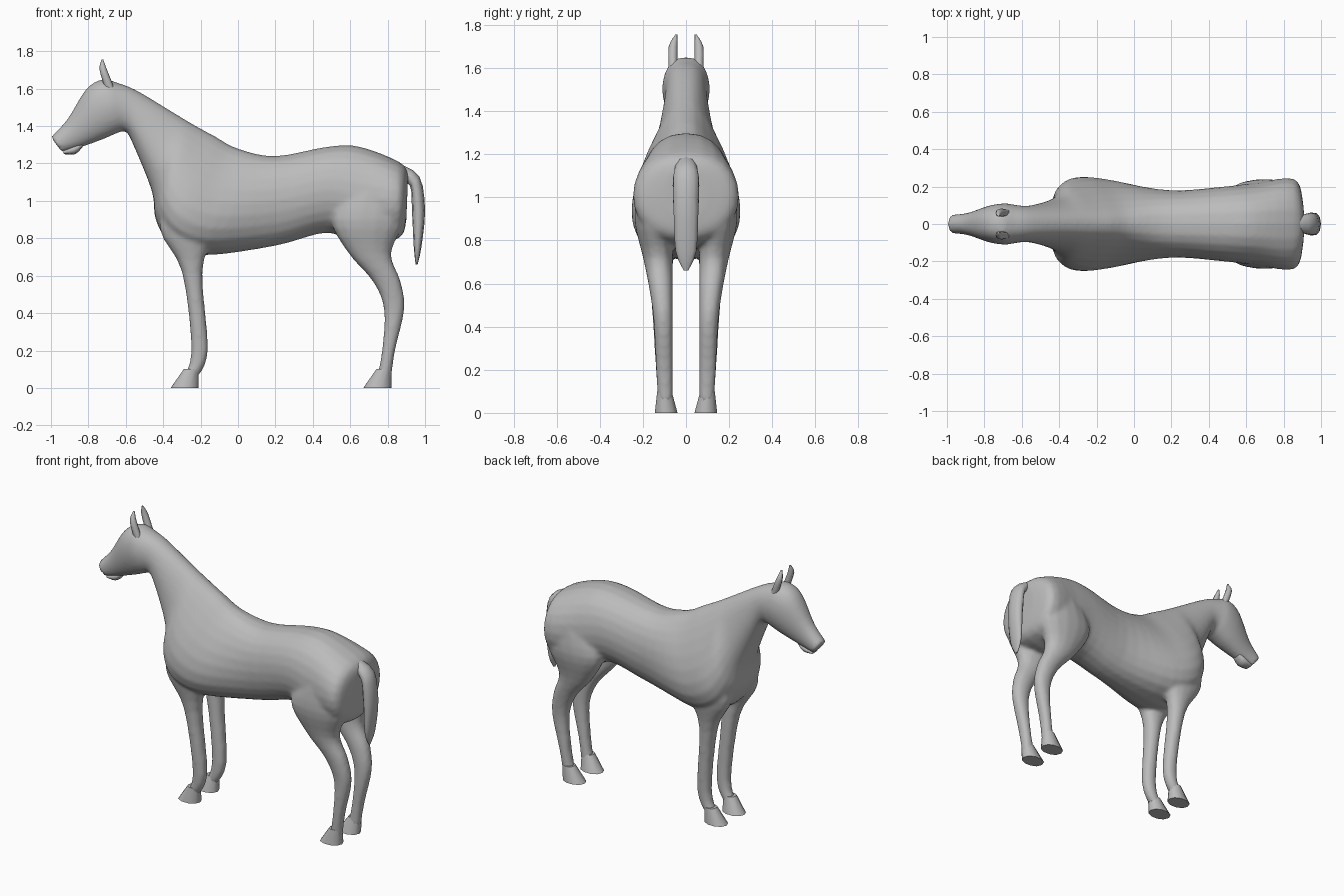
import bpy
import bmesh
import math

default_cube = bpy.data.objects.get("Cube")
if default_cube:
    bpy.data.objects.remove(default_cube, do_unlink=True)

# One plain coat colour
COAT = (.5, .5, .5, 1)
coat = bpy.data.materials.new("grey coat")
coat.use_nodes = True
coat.diffuse_color = COAT
for node in coat.node_tree.nodes:
    if node.type == "BSDF_PRINCIPLED":
        node.inputs["Base Color"].default_value = COAT
        node.inputs["Roughness"].default_value = .8


def spline(before, start, end, after, t):
    """Smooth curve from start to end, steered by the neighbouring values."""
    leaving = (end - before) / 2
    arriving = (after - start) / 2
    ease = t * t * (3 - 2 * t)
    return (start + (end - start) * ease
            + leaving * t * (1 - t) * (1 - t)
            - arriving * t * t * (1 - t))


def refine(rows, steps):
    """Insert smoothly interpolated rows between the given ones."""
    padded = [rows[0], *rows, rows[-1]]
    result = []
    for neighbours in zip(padded, padded[1:], padded[2:], padded[3:]):
        for step in range(steps):
            result.append([spline(*values, step / steps) for values in zip(*neighbours)])
    result.append(rows[-1])
    return result


def loft(bm, rows, sides, steps, y_centre=0):
    """Skin closed rings; a row is upper x, upper z, lower x, lower z, half width, y offset."""
    rings = []
    for upper_x, upper_z, lower_x, lower_z, half_width, offset in refine(rows, steps):
        # Rings that lean forward, as in the chest and neck, narrow towards the top
        taper = max(0, upper_x - lower_x) * 2 if upper_z > lower_z else 0
        ring = []
        for k in range(sides):
            angle = math.tau * k / sides
            along, across = math.cos(angle), math.sin(angle)
            bulge = math.copysign(abs(across) ** .85, across) * (1 - taper * along)
            ring.append(bm.verts.new((
                (upper_x + lower_x) / 2 + (upper_x - lower_x) / 2 * along,
                y_centre + offset + half_width * bulge,
                (upper_z + lower_z) / 2 + (upper_z - lower_z) / 2 * along)))
        rings.append(ring)
    for ring, following in zip(rings, rings[1:]):
        for k in range(sides):
            j = (k + 1) % sides
            bm.faces.new((ring[k], ring[j], following[j], following[k]))
    bm.faces.new(rings[0])
    bm.faces.new(rings[-1])


def centred_loft(bm, rows, sides, steps):
    """Loft a part that lies on the middle plane."""
    loft(bm, [(*row, 0) for row in rows], sides, steps)


def mirrored_loft(bm, rows, sides, steps):
    """Loft a left and right part; a row is z, front x, back x, outer y, inner y."""
    for side in (1, -1):
        loft(bm, [(front, z, back, z, (outer - inner) / 2, side * (outer + inner) / 2)
                  for z, front, back, outer, inner in rows], sides, steps)


def with_inner(rows, inner):
    """Give every row of a limb the same inner y."""
    return [(*row, inner) for row in rows]


def finish(bm, name, crease):
    """Turn the mesh into a smooth-shaded object in the coat colour."""
    bmesh.ops.recalc_face_normals(bm, faces=bm.faces[:])
    mesh = bpy.data.meshes.new(name)
    bm.to_mesh(mesh)
    bm.free()
    mesh.materials.append(coat)
    obj = bpy.data.objects.new(name, mesh)
    bpy.context.collection.objects.link(obj)
    bpy.ops.object.select_all(action="DESELECT")
    obj.select_set(True)
    bpy.context.view_layer.objects.active = obj
    bpy.ops.object.shade_smooth_by_angle(angle=math.radians(crease))
    return obj


# Trunk from rump to chest
trunk = [
    (.91, 1.15, .9, .9, .1),
    (.86, 1.21, .86, .8, .24),
    (.65, 1.29, .65, .76, .22),
    (.48, 1.29, .48, .83, .2),
    (.2, 1.24, .2, .76, .18),
    (0, 1.28, -.18, .71, .22),
    (-.13, 1.35, -.36, .77, .23),
]
# Neck from withers to throat
neck = [
    (-.24, 1.41, -.44, .9, .2),
    (-.34, 1.47, -.46, 1.05, .14),
    (-.54, 1.59, -.56, 1.3, .1),
]
# Head from poll to nose
head = [
    (-.64, 1.63, -.6, 1.37, .1),
    (-.72, 1.65, -.65, 1.36, .11),
    (-.81, 1.6, -.72, 1.33, .1),
    (-.91, 1.44, -.86, 1.28, .06),
    (-1, 1.34, -.94, 1.26, .05),
]
foreleg = [
    (1.1, -.38, -.16, .2),
    (.85, -.42, -.13, .21),
    (.62, -.3, -.19, .17),
    (.2, -.25, -.16, .14),
    (.05, -.3, -.22, .13),
]
hind_leg = [
    (1.1, .6, .88, .22),
    (.9, .5, .89, .24),
    (.72, .59, .82, .2),
    (.57, .72, .87, .17),
    (.42, .78, .89, .15),
    (.2, .77, .84, .14),
    (.05, .74, .82, .13),
]

# Trunk, neck, head and legs fuse into one smooth skin
bm = bmesh.new()
centred_loft(bm, trunk + neck + head, sides=24, steps=4)
for leg in (foreleg, hind_leg):
    mirrored_loft(bm, with_inner(leg, inner=.06), sides=14, steps=4)
body = finish(bm, "body", crease=180)
fuse = body.modifiers.new("fuse", "REMESH")
fuse.mode = "VOXEL"
fuse.voxel_size = .012
fuse.use_smooth_shade = True
relax = body.modifiers.new("relax", "SMOOTH")
relax.factor = .5
relax.iterations = 6

# Flared, flat-soled hooves, placed by the x of the heel
for name, heel in (("front_hooves", -.21), ("hind_hooves", .82)):
    bm = bmesh.new()
    mirrored_loft(bm, [
        (.1, heel - .08, heel, .135, .065),
        (0, heel - .15, heel, .147, .037),
    ], sides=10, steps=1)
    finish(bm, name, crease=50)

# Pointed ears
bm = bmesh.new()
mirrored_loft(bm, with_inner([
    (1.6, -.71, -.66, .08),
    (1.7, -.74, -.7, .08),
    (1.755, -.73, -.72, .05),
], inner=.04), sides=8, steps=3)
finish(bm, "ears", crease=60)

# Hanging tail
bm = bmesh.new()
centred_loft(bm, [
    (.86, 1.2, .86, 1.12, .04),
    (.97, 1.13, .92, 1.08, .06),
    (1, .95, .93, .95, .06),
    (.98, .75, .94, .75, .05),
    (.96, .66, .95, .66, .01),
], sides=10, steps=3)
finish(bm, "tail", crease=60)

# Lower lip below the mouth
bm = bmesh.new()
centred_loft(bm, [
    (-.83, 1.32, -.83, 1.29, .03),
    (-.88, 1.3, -.87, 1.25, .04),
    (-.94, 1.27, -.93, 1.25, .03),
], sides=10, steps=3)
finish(bm, "lower_lip", crease=60)
